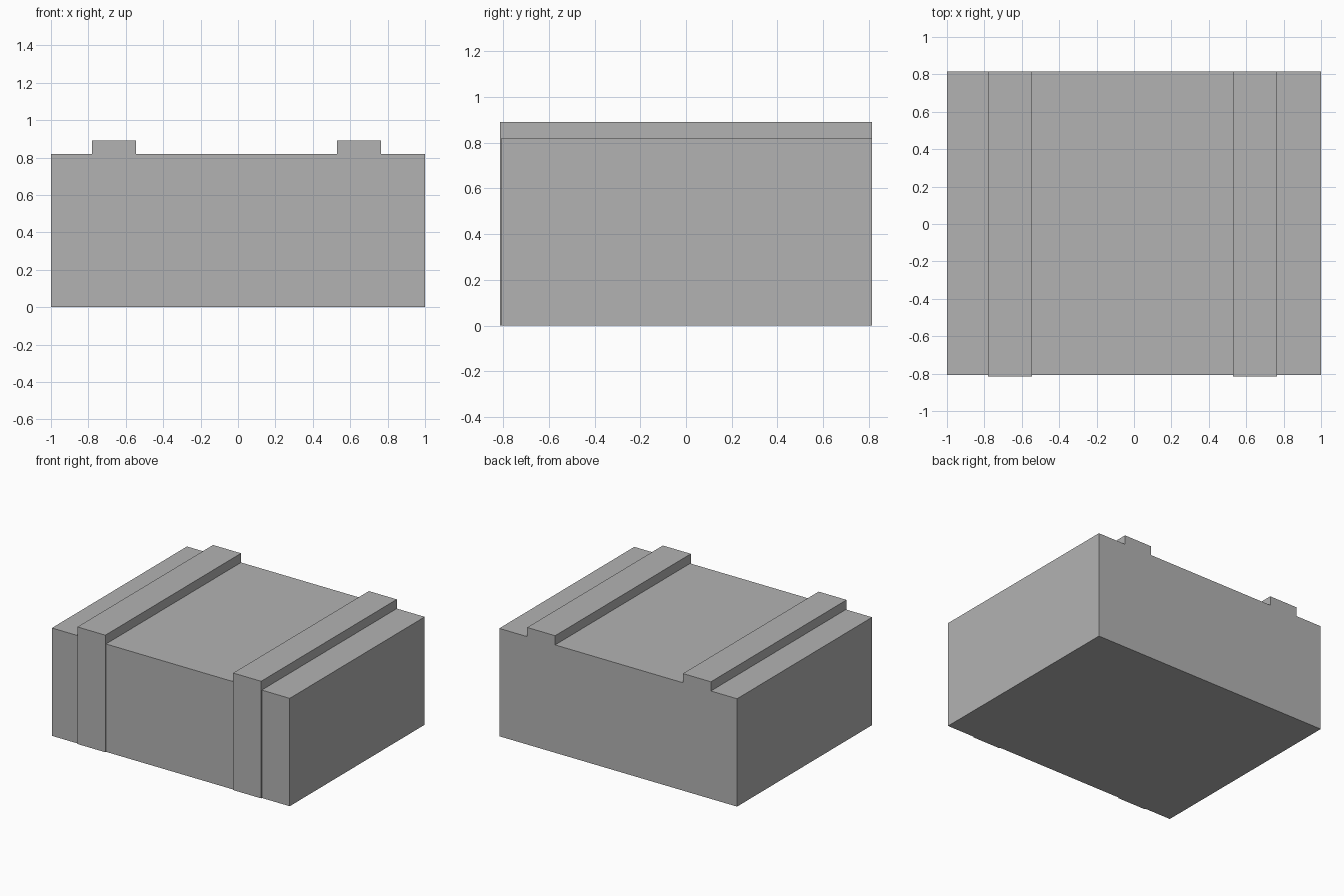
import bpy
import bmesh

cube = bpy.data.objects.get("Cube")
if cube:
    bpy.data.objects.remove(cube, do_unlink=True)

# Single plain grey
grey = bpy.data.materials.new("plain_grey")
grey.use_nodes = True
colour = (0.45, 0.45, 0.45, 1)
grey.diffuse_color = colour
grey.node_tree.nodes["Principled BSDF"].inputs["Base Color"].default_value = colour

BODY_FRONT, STRAP_FRONT, BACK = -0.807, -0.815, 0.815
BODY_TOP, STRAP_TOP = 0.82, 0.89


def extrude_along_x(name, profile, x_min, x_max):
    """Sweep a closed (y, z) profile from x_min to x_max."""
    bm = bmesh.new()
    face = bm.faces.new([bm.verts.new((x_min, y, z)) for y, z in profile])
    swept = bmesh.ops.extrude_face_region(bm, geom=[face])["geom"]
    verts = [v for v in swept if isinstance(v, bmesh.types.BMVert)]
    bmesh.ops.translate(bm, verts=verts, vec=(x_max - x_min, 0, 0))
    bmesh.ops.recalc_face_normals(bm, faces=bm.faces)
    mesh = bpy.data.meshes.new(name)
    bm.to_mesh(mesh)
    bm.free()
    mesh.materials.append(grey)
    obj = bpy.data.objects.new(name, mesh)
    bpy.context.collection.objects.link(obj)
    return obj


# Main block
extrude_along_x("box_body", [(BODY_FRONT, 0), (BACK, 0), (BACK, BODY_TOP),
                             (BODY_FRONT, BODY_TOP)], -1, 1)

# Straps run over the top and down the front
strap_profile = [(STRAP_FRONT, 0), (BODY_FRONT, 0), (BODY_FRONT, BODY_TOP),
                 (BACK, BODY_TOP), (BACK, STRAP_TOP), (STRAP_FRONT, STRAP_TOP)]
for name, x in (("right_strap", -0.78), ("left_strap", 0.53)):
    extrude_along_x(name, strap_profile, x, x + 0.235)
